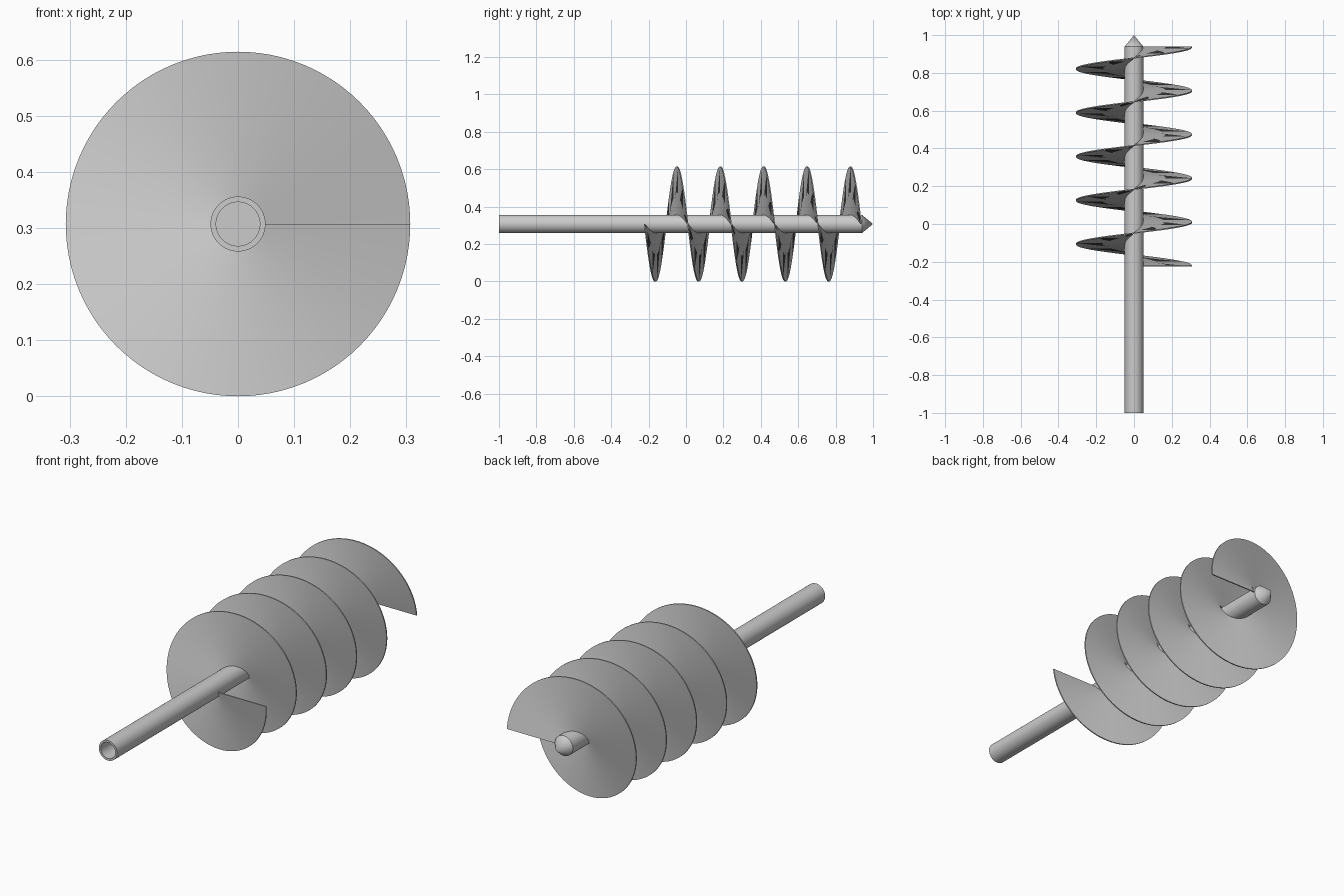
import bpy, bmesh
from math import pi, cos, sin, radians

if "Cube" in bpy.data.objects:
    bpy.data.objects.remove(bpy.data.objects["Cube"])

R_BLADE, R_PIPE, R_BORE = 0.307, 0.049, 0.039
AXIS_Z = R_BLADE
Y_START, Y_END, TURNS = -0.225, 0.94, 5
THICK = 0.006


def sweep(name, profile, steps, turns, rise, y0, closed):
    """Sweep a closed (radius, y) profile about the y axis, rising along y if needed."""
    bm = bmesh.new()
    rings = []
    for i in range(steps if closed else steps + 1):
        t = i / steps
        a = 2 * pi * turns * t
        rings.append([bm.verts.new((r * cos(a), y0 + y + rise * t, AXIS_Z - r * sin(a)))
                      for r, y in profile])
    n = len(profile)
    for i in range(steps):
        p, q = rings[i], rings[(i + 1) % len(rings)]
        for j in range(n):
            k = (j + 1) % n
            bm.faces.new((p[j], p[k], q[k], q[j]))
    if not closed:
        bm.faces.new(rings[0])
        bm.faces.new(rings[-1])
    # merge points that lie on the axis
    bmesh.ops.remove_doubles(bm, verts=bm.verts, dist=1e-6)
    bmesh.ops.recalc_face_normals(bm, faces=bm.faces)
    mesh = bpy.data.meshes.new(name)
    bm.to_mesh(mesh)
    bm.free()
    ob = bpy.data.objects.new(name, mesh)
    bpy.context.collection.objects.link(ob)
    bpy.ops.object.select_all(action='DESELECT')
    ob.select_set(True)
    bpy.context.view_layer.objects.active = ob
    bpy.ops.object.shade_smooth_by_angle(angle=radians(30))
    return ob


# Hollow shaft
sweep("shaft_pipe", [(R_BORE, -1), (R_PIPE, -1), (R_PIPE, Y_END), (R_BORE, Y_END)],
      64, 1, 0, 0, True)

# Helical blade: thin radial strip, five turns around the shaft
h = THICK / 2
sweep("screw_blade", [(R_PIPE - 0.003, -h), (R_BLADE, -h), (R_BLADE, h), (R_PIPE - 0.003, h)],
      TURNS * 96, TURNS, Y_END - Y_START - THICK, Y_START + h, False)

# Pointed tip closing the end of the shaft
bpy.ops.mesh.primitive_cone_add(vertices=64, radius1=R_PIPE, radius2=0, depth=1 - Y_END,
                                location=(0, (1 + Y_END) / 2, AXIS_Z),
                                rotation=(-pi / 2, 0, 0))
tip = bpy.context.object
tip.name = "pointed_tip"
bpy.ops.object.shade_smooth_by_angle(angle=radians(30))
